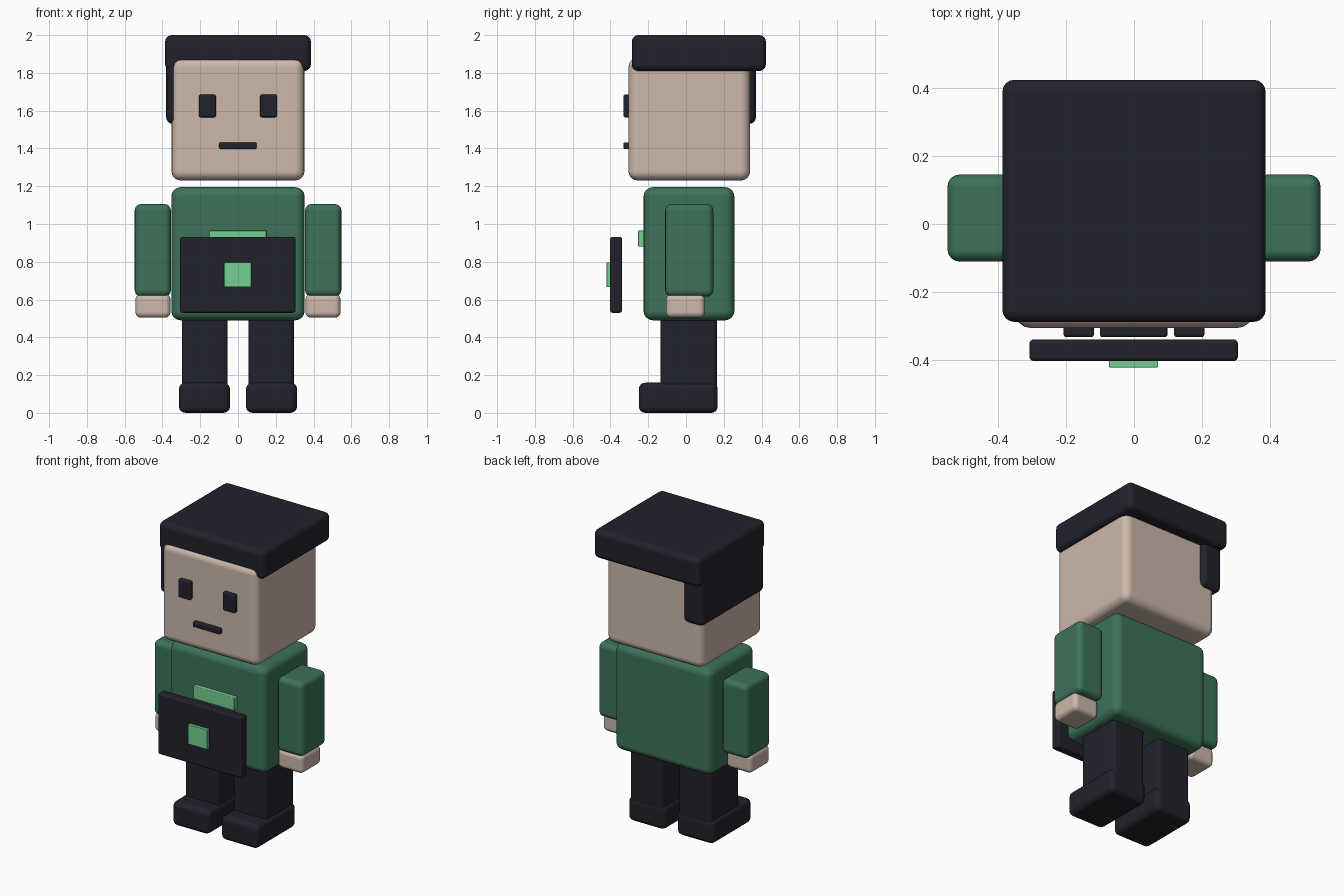
import bpy
import bmesh
from mathutils import Vector

default = bpy.data.objects.get("Cube")
if default:
    bpy.data.objects.remove(default, do_unlink=True)


def make_material(name, rgb):
    mat = bpy.data.materials.new(name)
    mat.use_nodes = True
    colour = (*rgb, 1.0)
    mat.diffuse_color = colour
    mat.node_tree.nodes["Principled BSDF"].inputs["Base Color"].default_value = colour
    return mat


skin = make_material("skin", (0.61, 0.48, 0.40))
dark = make_material("dark navy", (0.0155, 0.0155, 0.025))
green = make_material("shirt green", (0.046, 0.17, 0.10))
mint = make_material("light green", (0.18, 0.62, 0.29))


def rounded_box(name, x, y, z, radius, mat):
    """Box spanning the given (min, max) ranges with rounded edges."""
    low, high = (Vector(corner) for corner in zip(x, y, z))
    size, centre = high - low, (low + high) / 2
    bm = bmesh.new()
    bmesh.ops.create_cube(bm, size=1)
    bmesh.ops.scale(bm, vec=size, verts=bm.verts)
    mesh = bpy.data.meshes.new(name)
    bm.to_mesh(mesh)
    bm.free()
    mesh.materials.append(mat)
    obj = bpy.data.objects.new(name, mesh)
    obj.location = centre
    bpy.context.collection.objects.link(obj)
    bevel = obj.modifiers.new("rounding", "BEVEL")
    bevel.width = radius
    bevel.segments = 4
    bevel.harden_normals = True
    mesh.shade_smooth()
    return obj


def pair(name, x, y, z, radius, mat):
    """The same box on the left (+x) and the right (-x)."""
    rounded_box("left_" + name, x, y, z, radius, mat)
    rounded_box("right_" + name, (-x[1], -x[0]), y, z, radius, mat)


# Head and hair
rounded_box("head", (-0.352, 0.352), (-0.305, 0.34), (1.23, 1.88), 0.05, skin)
rounded_box("hair_top", (-0.386, 0.386), (-0.287, 0.423), (1.81, 2.0), 0.035, dark)
rounded_box("hair_side", (-0.38, -0.23), (-0.285, 0.37), (1.53, 1.9), 0.035, dark)

# Face
pair("eye", (0.117, 0.207), (-0.332, -0.29), (1.565, 1.685), 0.01, dark)
rounded_box("mouth", (-0.1, 0.098), (-0.332, -0.29), (1.397, 1.432), 0.008, dark)

# Body
rounded_box("torso", (-0.353, 0.353), (-0.225, 0.256), (0.49, 1.195), 0.05, green)
rounded_box("chest_strip", (-0.152, 0.15), (-0.253, -0.21), (0.88, 0.965), 0.005, mint)

# Arms and hands
pair("arm", (0.355, 0.547), (-0.11, 0.145), (0.615, 1.106), 0.035, green)
pair("hand", (0.357, 0.543), (-0.106, 0.1), (0.504, 0.63), 0.03, skin)

# Legs and shoes
pair("leg", (0.055, 0.297), (-0.136, 0.165), (0.08, 0.58), 0.025, dark)
pair("shoe", (0.042, 0.313), (-0.25, 0.168), (0.0, 0.16), 0.035, dark)

# Held computer with a plain square on its lid
rounded_box("computer", (-0.307, 0.305), (-0.402, -0.338), (0.53, 0.932), 0.014, dark)
rounded_box("lid_square", (-0.073, 0.071), (-0.421, -0.39), (0.666, 0.797), 0.004, mint)
